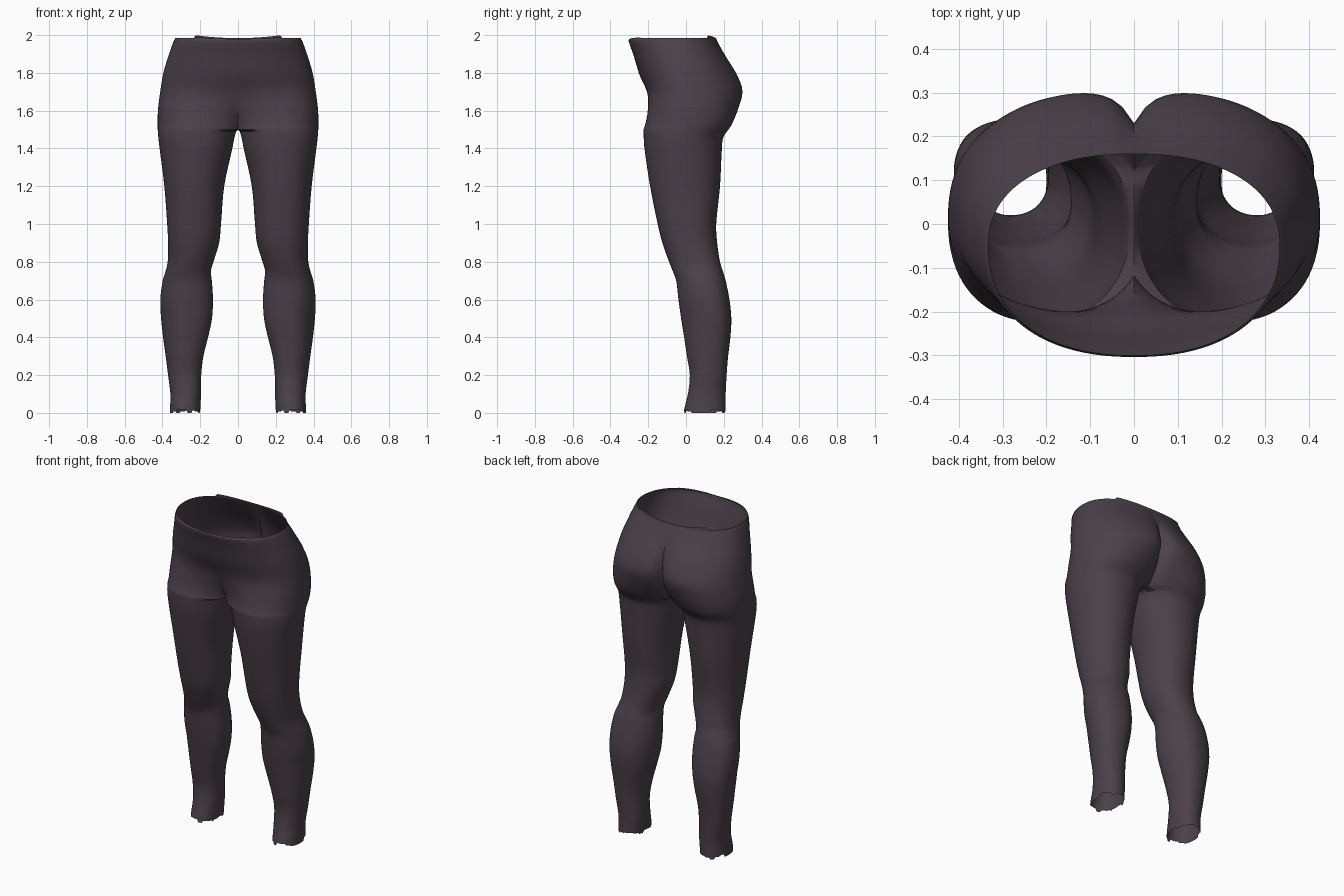
import bpy, bmesh, random
from math import sin, cos, radians, exp, copysign

if "Cube" in bpy.data.objects:
    bpy.data.objects.remove(bpy.data.objects["Cube"])
random.seed(4)

OUTER = 64              # segments from front seam round the hip to back seam
RING = 77               # segments in a closed leg ring
STEPS = 4               # rings between profile rows

# Leg profile: height, inner x, outer x, front y, back y
LEG = [
    (.02, .2, .36, -.01, .21), (.1, .196, .358, .01, .21), (.2, .195, .37, .02, .215),
    (.3, .184, .382, .005, .223), (.4, .16, .395, -.01, .235), (.5, .14, .405, -.026, .24),
    (.6, .134, .41, -.04, .23), (.7, .139, .398, -.052, .21), (.75, .144, .383, -.07, .195),
    (.8, .13, .372, -.09, .18), (.9, .1, .37, -.125, .165), (1, .09, .375, -.15, .16),
    (1.2, .073, .39, -.19, .18), (1.4, .03, .415, -.22, .19), (1.46, .018, .422, -.224, .198),
    (1.5, .006, .425, -.225, .225),
]
# Hip profile: height, side x, centre y, front y, back y, cleft depth
HIP = [
    (1.5, .425, 0, -.225, .225, .04), (1.53, .425, 0, -.222, .252, .06),
    (1.6, .424, 0, -.218, .292, .08), (1.7, .412, 0, -.217, .316, .083),
    (1.8, .395, -.01, -.25, .274, .05), (1.9, .365, -.03, -.28, .208, .015),
    (1.97, .34, -.05, -.304, .165, 0), (1.98, .333, -.05, -.3, .16, 0),
]


def refine(rows):
    """Smoothly interpolate a profile table."""
    out = []
    for i in range(len(rows) - 1):
        p, a, b = rows[max(i - 1, 0)], rows[i], rows[i + 1]
        q = rows[min(i + 2, len(rows) - 1)]
        h = b[0] - a[0]
        for s in range(STEPS):
            t = s / STEPS
            row = [a[0] + h * t]
            for k in range(1, len(a)):
                m0 = (b[k] - p[k]) / (b[0] - p[0]) * h
                m1 = (q[k] - a[k]) / (q[0] - a[0]) * h
                row.append(a[k] + t * t * (3 - 2 * t) * (b[k] - a[k])
                           + t * (1 - t) ** 2 * m0 - t * t * (1 - t) * m1)
            out.append(row)
    return out + [list(rows[-1])]


def power(v, n):
    return copysign(abs(v) ** (2 / n), v)


def leg_point(u, z, inner, outer, front, back):
    """Point on a closed leg section; u runs 0..1 round the outside."""
    t = radians(-150 + 300 * u)
    skew = .025 * max(0, 1 - abs(z - .5) / .4)
    x = (inner + outer) / 2 + (outer - inner) / 2 * power(cos(t), 2.15)
    y = (front + back) / 2 + (back - front) / 2 * power(sin(t), 2.15)
    return x + skew * sin(t) * abs(cos(t)), y


def hip_point(u, z, side, centre, front, back, cleft):
    """Half hip section that melts into the leg section near the crotch."""
    t = radians(-90 + 180 * u)
    x = side * power(cos(t), 2.25) if 0 < u < 1 else 0
    reach = back - centre if t > 0 else centre - front
    y = centre + reach * power(sin(t), 2.25)
    if t > 0:
        y -= cleft * exp(-x / .04)
    k = max(0, (1.8 - z) / .3) ** 2
    start = leg_point(0, z, .006, side, front, back)[0]
    lx, ly = leg_point(u, z, .006, side, front, back)
    lx -= start * max(0, 1 - (lx - start) / .12)
    x += (lx - x) * k
    return (x if 0 < u < 1 else 0), y + (ly - y) * k


bm = bmesh.new()


def bridge(low, high, count):
    for i in range(count):
        j = (i + 1) % len(low)
        bm.faces.new((low[i], low[j], high[j], high[i]))


# Leg rings from the frayed ankle hem to the crotch
rings = []
for row in refine(LEG)[:-1]:
    points = [leg_point(i / OUTER, *row) for i in range(RING)]
    rings.append([bm.verts.new((x, y, row[0])) for x, y in points])
notch = 0
for i, v in enumerate(rings[0]):
    if i % 4 == 0:
        notch = random.choice((0, .008, .012, .018))
    v.co.z = notch

# Hip rings; the first one closes along the crotch seam
hips = []
for n, row in enumerate(refine(HIP)):
    ring = [bm.verts.new((*hip_point(i / OUTER, *row), row[0])) for i in range(OUTER + 1)]
    hips.append(ring)
    if n == 0:
        seam = [bm.verts.new((0, leg_point(i / OUTER, row[0], .006, .425, -.225, .225)[1], row[0]))
                for i in range(OUTER + 1, RING)]
        rings.append(ring + seam)

# Torn waist edge: back panel rises in a step, front panel sits lower
for v in hips[-1]:
    x, y = abs(v.co.x), v.co.y
    if y > 0 and x < .23:
        v.co.z = 1.984 + .016 * (x / .23) ** 2
    elif y < -.1 and x < .23:
        v.co.z = 1.978 + .01 * (x / .23)
    else:
        v.co.z = 1.986

for low, high in zip(rings, rings[1:]):
    bridge(low, high, RING)
for low, high in zip(hips, hips[1:]):
    bridge(low, high, OUTER)

# Mirror to the other side and weld the centre seam
bmesh.ops.mirror(bm, geom=bm.verts[:] + bm.edges[:] + bm.faces[:], axis='X', merge_dist=.0005)
bmesh.ops.remove_doubles(bm, verts=bm.verts[:], dist=.0002)
bmesh.ops.recalc_face_normals(bm, faces=bm.faces[:])

mesh = bpy.data.meshes.new("leggings")
bm.to_mesh(mesh)
bm.free()
leggings = bpy.data.objects.new("leggings", mesh)
bpy.context.collection.objects.link(leggings)

# Dark plum cloth
cloth = bpy.data.materials.new("dark_plum_cloth")
cloth.use_nodes = True
colour = (.07, .053, .067, 1)
cloth.diffuse_color = colour
cloth.node_tree.nodes["Principled BSDF"].inputs["Base Color"].default_value = colour
mesh.materials.append(cloth)

bpy.context.view_layer.objects.active = leggings
leggings.select_set(True)
bpy.ops.object.shade_smooth_by_angle(angle=radians(40))
